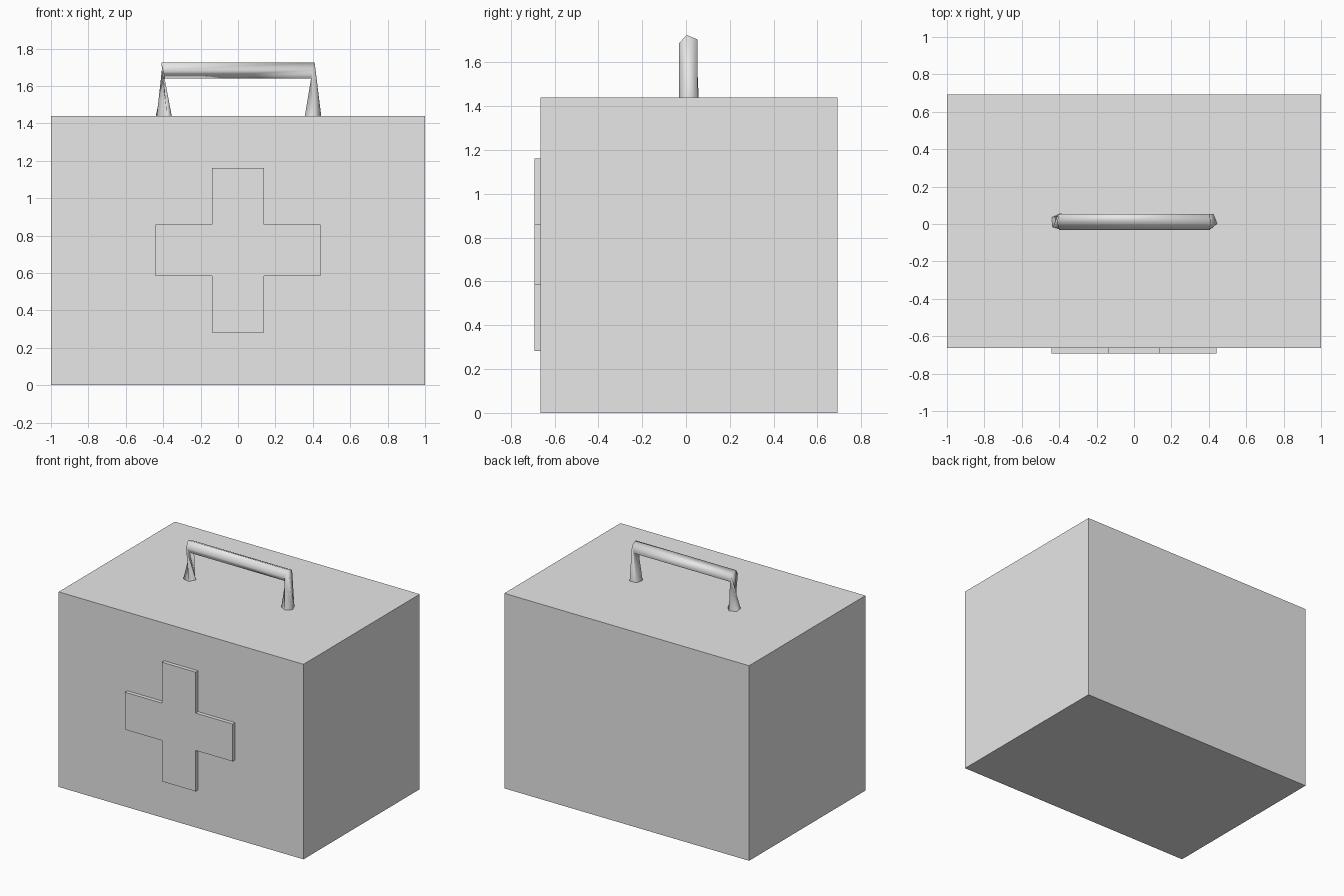
import bpy, bmesh, math
from mathutils import Vector

if "Cube" in bpy.data.objects:
    bpy.data.objects.remove(bpy.data.objects["Cube"])

grey = bpy.data.materials.new("light_grey")
grey.diffuse_color = (0.8, 0.8, 0.8, 1)
grey.use_nodes = True
grey.node_tree.nodes["Principled BSDF"].inputs["Base Color"].default_value = grey.diffuse_color


def finish(name, bm, smooth=False):
    bmesh.ops.recalc_face_normals(bm, faces=bm.faces)
    me = bpy.data.meshes.new(name)
    bm.to_mesh(me)
    bm.free()
    me.materials.append(grey)
    for p in me.polygons:
        p.use_smooth = smooth
    ob = bpy.data.objects.new(name, me)
    bpy.context.collection.objects.link(ob)
    return ob


# Case body
bm = bmesh.new()
bmesh.ops.create_cube(bm, size=1)
for v in bm.verts:
    v.co = Vector((v.co.x * 2, v.co.y * 1.356 + 0.014, (v.co.z + 0.5) * 1.44))
finish("case_body", bm)

# Raised cross on the front: one quarter profile turned four times
bm = bmesh.new()
w, r, zc = 0.138, 0.44, 0.722
outline = []
for k in range(4):
    a = k * math.pi / 2
    for x, z in ((r, -w), (r, w), (w, w)):
        outline.append((x * math.cos(a) - z * math.sin(a),
                        x * math.sin(a) + z * math.cos(a) + zc))
face = bm.faces.new([bm.verts.new((x, -0.664, z)) for x, z in outline])
ext = bmesh.ops.extrude_face_region(bm, geom=[face])
for v in ext["geom"]:
    if isinstance(v, bmesh.types.BMVert):
        v.co.y = -0.692
finish("front_cross", bm)

# Handle: five-sided tube, with the left leg twisted between its rings
SIDES, RAD = 5, 0.046


def ring(bm, centre, u, v, phase):
    c, u, v = Vector(centre), Vector(u), Vector(v)
    return [bm.verts.new(c + RAD * (u * math.cos(phase + k * math.tau / SIDES)
                                    + v * math.sin(phase + k * math.tau / SIDES)))
            for k in range(SIDES)]


def bridge(bm, a, b, shift=0):
    for k in range(SIDES):
        j = (k + 1) % SIDES
        bm.faces.new((a[k], a[j], b[(j + shift) % SIDES], b[(k + shift) % SIDES]))


bm = bmesh.new()
Y = 0.013
start = math.radians(13)
right_foot = ring(bm, (0.4, Y, 1.44), (1, 0, 0), (0, -1, 0), start)
right_top = ring(bm, (0.4, Y, 1.681), (0.22, 0, 0.98), (0, -1, 0), start)
left_top = ring(bm, (-0.4, Y, 1.681), (-0.22, 0, 0.98), (0, -1, 0), start)
left_foot = ring(bm, (-0.4, Y, 1.44), (-1, 0, 0), (0, -1, 0), math.radians(-30))
bridge(bm, right_foot, right_top)
bridge(bm, right_top, left_top)
bridge(bm, left_top, left_foot, 2)
finish("carry_handle", bm, smooth=True)
